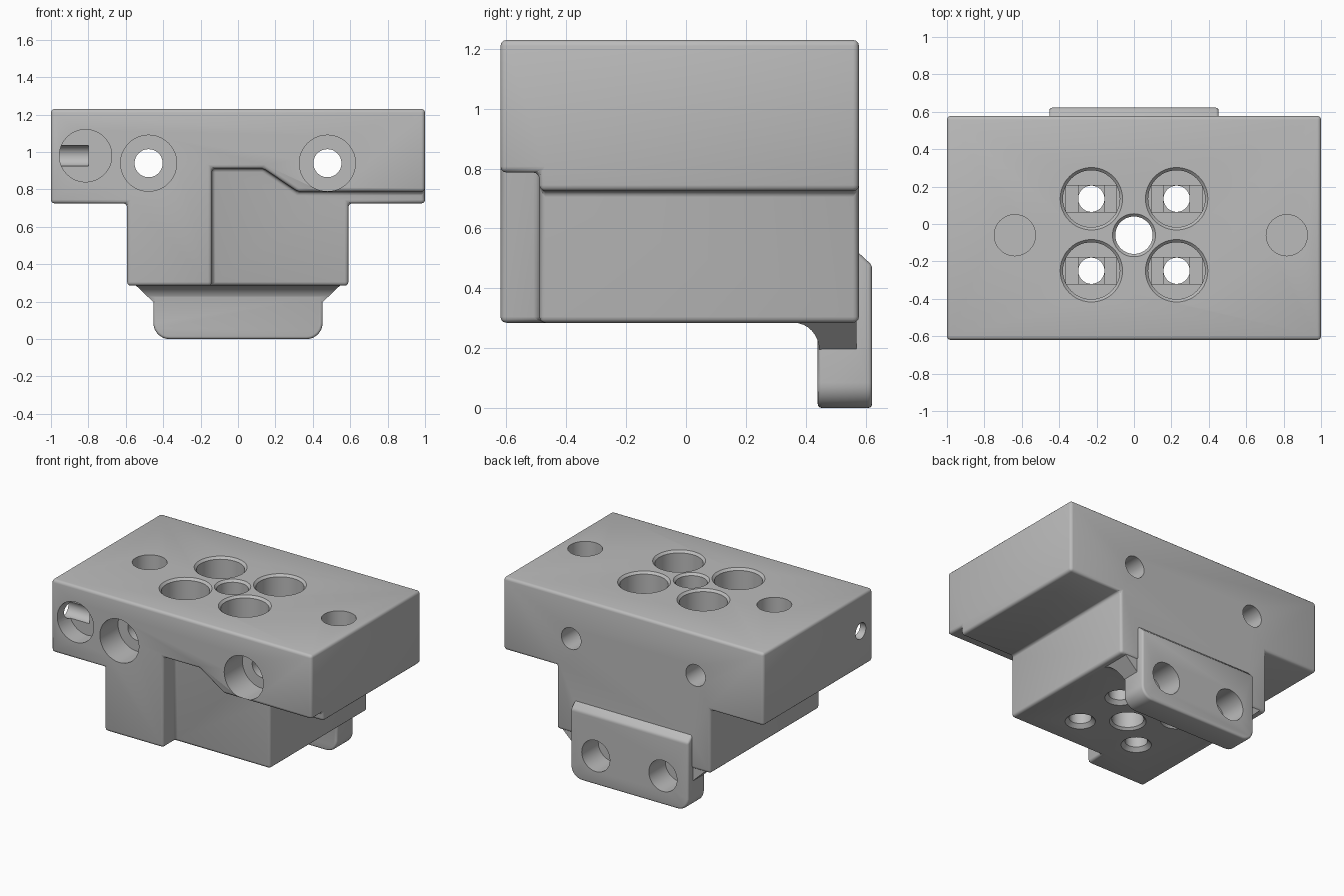
import bpy, bmesh, math
from mathutils import Vector

old = bpy.data.objects.get("Cube")
if old:
    bpy.data.objects.remove(old, do_unlink=True)

grey = bpy.data.materials.new("plain grey")
grey.use_nodes = True
COLOUR = (0.5, 0.5, 0.5, 1)
grey.diffuse_color = COLOUR
grey.node_tree.nodes["Principled BSDF"].inputs["Base Color"].default_value = COLOUR


def finish(name, bm):
    bmesh.ops.recalc_face_normals(bm, faces=bm.faces)
    mesh = bpy.data.meshes.new(name)
    bm.to_mesh(mesh)
    bm.free()
    ob = bpy.data.objects.new(name, mesh)
    bpy.context.collection.objects.link(ob)
    mesh.materials.append(grey)
    return ob


def place(axis, u, v, w):
    """Profile coordinates u, v with w along the named axis."""
    return Vector({"x": (w, u, v), "y": (u, w, v), "z": (u, v, w)}[axis])


def loft(name, rings):
    bm = bmesh.new()
    loops = [[bm.verts.new(p) for p in ring] for ring in rings]
    n = len(loops[0])
    for a, b in zip(loops, loops[1:]):
        for i in range(n):
            j = (i + 1) % n
            bm.faces.new((a[i], a[j], b[j], b[i]))
    bm.faces.new(loops[0])
    bm.faces.new(loops[-1])
    return finish(name, bm)


def prism(name, axis, points, start, end):
    return loft(name, [[place(axis, u, v, w) for u, v in points] for w in (start, end)])


def turned(axis, u, v, steps, sides=48):
    """Round cutter from (radius, position) steps along an axis."""
    turn = [math.tau * i / sides for i in range(sides)]
    return loft("hole_cutter", [[place(axis, u + r * math.cos(t), v + r * math.sin(t), w)
                                 for t in turn] for r, w in steps])


def rect(u, v, hu, hv):
    return [(u - hu, v - hv), (u + hu, v - hv), (u + hu, v + hv), (u - hu, v + hv)]


def apply(ob, kind, **settings):
    mod = ob.modifiers.new(kind, kind)
    for key, value in settings.items():
        setattr(mod, key, value)
    bpy.context.view_layer.objects.active = ob
    bpy.ops.object.modifier_apply(modifier=mod.name)


def combine(ob, other, operation="DIFFERENCE"):
    apply(ob, "BOOLEAN", object=other, operation=operation, solver="EXACT")
    bpy.data.objects.remove(other, do_unlink=True)


def round_edges(ob, width):
    apply(ob, "BEVEL", width=width, segments=3, limit_method="ANGLE", angle_limit=math.radians(30))


TOP, BASE, FRONT, BACK, STEP = 1.23, 0.285, -0.62, 0.578, -0.49

# T-shaped body with a stepped recess in the front
body = prism("mount_body", "y", [(-1, TOP), (-1, 0.725), (-0.593, 0.725), (-0.593, BASE),
                                 (0.59, BASE), (0.59, 0.725), (1, 0.725), (1, TOP)], FRONT, BACK)
combine(body, prism("recess_cutter", "y", [(-0.14, 0), (-0.14, 0.912), (0.135, 0.912),
                                           (0.32, 0.787), (1.2, 0.787), (1.2, 0)], -0.8, STEP))
round_edges(body, 0.02)

# Rear tab with rounded lower corners and a chamfered top
tab = prism("rear_tab", "x", [(0.44, 0), (0.622, 0), (0.622, 0.477), (0.57, 0.525), (0.44, 0.525)],
            -0.452, 0.452)
bm = bmesh.new()
bm.from_mesh(tab.data)
corners = [e for e in bm.edges if all(v.co.z < 0.01 for v in e.verts)
           and abs(e.verts[0].co.x - e.verts[1].co.x) < 0.01]
bmesh.ops.bevel(bm, geom=corners, offset=0.085, segments=8, profile=0.5, affect="EDGES")
bm.to_mesh(tab.data)
bm.free()
round_edges(tab, 0.014)

# Flared gusset with a hollow fillet between tab and body
arc = [(0.36 + 0.085 * math.sin(t), 0.195 + 0.09 * math.cos(t))
       for t in (math.pi / 2 * i / 8 for i in range(9))]
section = [(0.36, 0.32)] + arc + [(0.57, 0.195), (0.57, 0.32)]
gusset = loft("tab_gusset", [[Vector((s * (0.45 + 1.05 * (z - 0.195)), y, z)) for y, z in section]
                             for s in (-1, 1)])
combine(body, gusset, "UNION")
combine(body, tab, "UNION")

# Tab screw holes, counterbored cross holes and blind top pockets
for side in (-1, 1):
    combine(body, turned("y", side * 0.258, 0.2, [(0.108, 0.441), (0.108, 0.8)]))
    combine(body, turned("y", side * 0.478, 0.94, [(0.15, -0.8), (0.15, -0.42),
                                                   (0.075, -0.42), (0.075, 0.8)]))
for x in (-0.637, 0.817):
    combine(body, turned("z", x, -0.06, [(0.11, 1.03), (0.11, 1.4)]))

# Front pocket with a side passage
combine(body, turned("y", -0.815, 0.98, [(0.14, -0.8), (0.14, STEP)]))
combine(body, turned("x", STEP, 0.98, [(0.056, -1.2), (0.056, -0.8)]))

# Central bore, chamfered at both ends
combine(body, turned("z", 0, -0.06, [(0.13, BASE - 0.015), (0.1, BASE + 0.015),
                                     (0.1, TOP - 0.015), (0.13, TOP + 0.015)]))

# Four deep screw pockets with stepped floors
FLOOR = 0.6
for x in (-0.228, 0.228):
    for y in (-0.25, 0.135):
        combine(body, turned("z", x, y, [(0.11, BASE - 0.015), (0.07, BASE + 0.025), (0.07, FLOOR),
                                         (0.152, FLOOR), (0.152, TOP - 0.015), (0.182, TOP + 0.015)]))
        combine(body, prism("slot_cutter", "z", rect(x, y, 0.135, 0.07), FLOOR - 0.02, FLOOR + 0.05))
        combine(body, prism("square_cutter", "z", rect(x, y, 0.07, 0.07), FLOOR - 0.04, FLOOR + 0.05))

# Shading
for ob in bpy.context.selected_objects:
    ob.select_set(False)
body.select_set(True)
bpy.context.view_layer.objects.active = body
bpy.ops.object.shade_smooth_by_angle(angle=math.radians(35))
